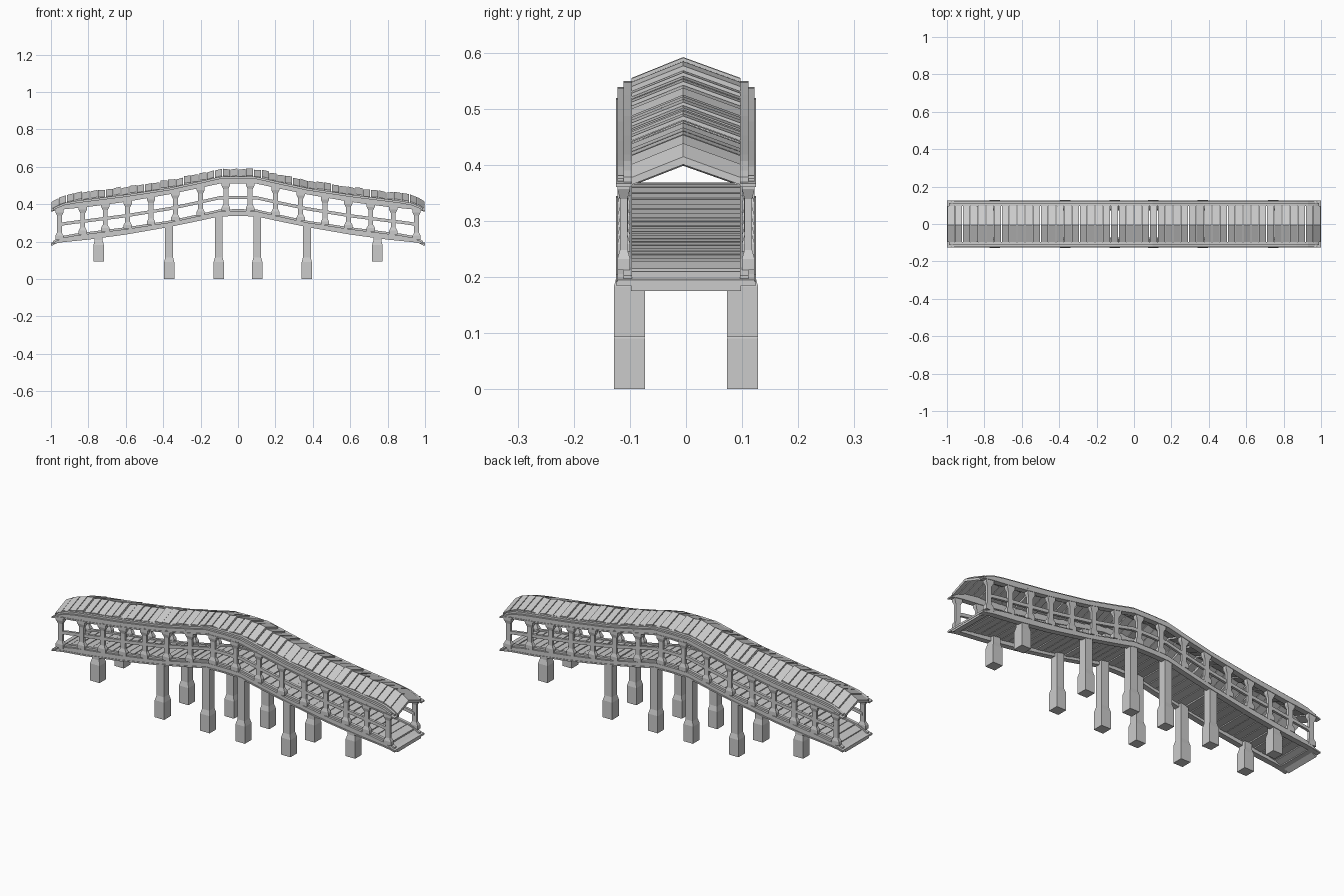
import bpy, bmesh, random

if "Cube" in bpy.data.objects:
    bpy.data.objects.remove(bpy.data.objects["Cube"])
random.seed(4)

ROOF = 0.175  # height of roof beams above deck beams
XS = [0, .1, .2, .37, .6, .8, .87, .93, .97, 1]
LOW = [.337, .335, .313, .278, .238, .211, .204, .198, .192, .185]
TOP = [.377, .375, .352, .315, .280, .255, .246, .235, .218, .200]


def curve(x, zs):
    x = min(abs(x), 1)
    for i in range(len(XS) - 1):
        if x <= XS[i + 1]:
            f = (x - XS[i]) / (XS[i + 1] - XS[i])
            return zs[i] + f * (zs[i + 1] - zs[i])
    return zs[-1]


def low(x):
    return curve(x, LOW)


def top(x):
    return curve(x, TOP)


def loft(bm, rings):
    """Closed solid through a list of equal-length rings."""
    vs = [[bm.verts.new(p) for p in r] for r in rings]
    n = len(vs[0])
    for a, b in zip(vs, vs[1:]):
        for i in range(n):
            j = (i + 1) % n
            bm.faces.new((a[i], a[j], b[j], b[i]))
    bm.faces.new(vs[0][::-1])
    bm.faces.new(vs[-1])


def finish(name, bm, mirror=False):
    bmesh.ops.recalc_face_normals(bm, faces=bm.faces)
    me = bpy.data.meshes.new(name)
    bm.to_mesh(me)
    bm.free()
    ob = bpy.data.objects.new(name, me)
    bpy.context.collection.objects.link(ob)
    if mirror:
        m = ob.modifiers.new("Mirror", 'MIRROR')
        m.use_axis = (False, True, False)
    return ob


def rail(name, zlo, zhi, y0, y1, end):
    """Bar following the bridge curve, mirrored to both sides."""
    xs = [x for x in XS if x < end] + [end]
    xs = [-x for x in xs[:0:-1]] + xs
    bm = bmesh.new()
    loft(bm, [[(x, y0, zlo(x)), (x, y1, zlo(x)), (x, y1, zhi(x)), (x, y0, zhi(x))]
              for x in xs])
    finish(name, bm, True)


# long side beams: tall inner layer with a lower outer moulding
for part, dz in (("deck", 0), ("roof", ROOF)):
    rail(part + "_beam_inner", lambda x: low(x) + dz, lambda x: top(x) + dz - .003,
         .096, .111, .99)
    rail(part + "_beam_outer", lambda x: low(x) + dz + .006, lambda x: top(x) + dz - .013,
         .109, .122, .985)
    rail(part + "_beam_foot", lambda x: low(x) + dz, lambda x: low(x) + dz + .007,
         .096, .125, 1)

# handrail
rail("handrail", lambda x: (low(x) + top(x)) / 2 + .071,
     lambda x: (low(x) + top(x)) / 2 + .088, .103, .116, .955)

# flared posts
bm = bmesh.new()
for px in (.065, .2, .335, .465, .59, .71, .83, .955):
    for s in (-1, 1):
        x = px * s
        z0, z1 = top(x) - .012, low(x) + ROOF + .012
        prof = [(z0, .022), (z0 + .02, .022), (z0 + .036, .013),
                (z1 - .042, .013), (z1 - .024, .022), (z1, .022)]
        loft(bm, [[(x - w, .111 - d, z), (x + w, .111 - d, z),
                   (x + w, .111 + d, z), (x - w, .111 + d, z)]
                  for z, w in prof for d in [w * .52]])
finish("posts", bm, True)

# deck boards
bm = bmesh.new()
N = 48
for i in range(N):
    xa, xb = -1 + 2 * i / N + .002, -1 + 2 * (i + 1) / N - .002
    j = random.uniform(-.002, .002)
    loft(bm, [[(x, -.098, top(x) - .024 + j), (x, .098, top(x) - .024 + j),
               (x, .098, top(x) - .010 + j), (x, -.098, top(x) - .010 + j)]
              for x in (xa, xb)])
finish("deck_boards", bm)

# threshold boards closing both deck ends
bm = bmesh.new()
for s in (-1, 1):
    loft(bm, [[(s * x, -.122, low(x)), (s * x, .122, low(x)),
               (s * x, .122, low(x) + .01), (s * x, -.122, low(x) + .01)]
              for x in (.95, 1)])
finish("deck_end_boards", bm)

# gabled roof slats, slightly uneven
bm = bmesh.new()
for i in range(N):
    xa, xb = -1 + 2 * i / N + .002, -1 + 2 * (i + 1) / N - .002
    j = random.uniform(-.003, .003)
    tilt = random.uniform(-.003, .003)
    rings = []
    for x, d in ((xa, j + tilt), (xb, j - tilt)):
        z = top(x) + ROOF + d
        rings.append([(x, -.097, z - .012), (x, -.005, z + .024), (x, .097, z - .012),
                      (x, .097, z + .001), (x, -.005, z + .038), (x, -.097, z + .001)])
    loft(bm, rings)
finish("roof_slats", bm)

# piers: wide base block, tapered shoulder, slim column
bm = bmesh.new()
for px, base in ((.103, 0), (.368, 0), (.745, .093)):
    for s in (-1, 1):
        x = px * s
        prof = [(base, .0275), (base + .09, .0275), (base + .115, .021), (low(x) + .02, .021)]
        loft(bm, [[(x - w, .101 - w, z), (x + w, .101 - w, z),
                   (x + w, .101 + w, z), (x - w, .101 + w, z)] for z, w in prof])
finish("piers", bm, True)
